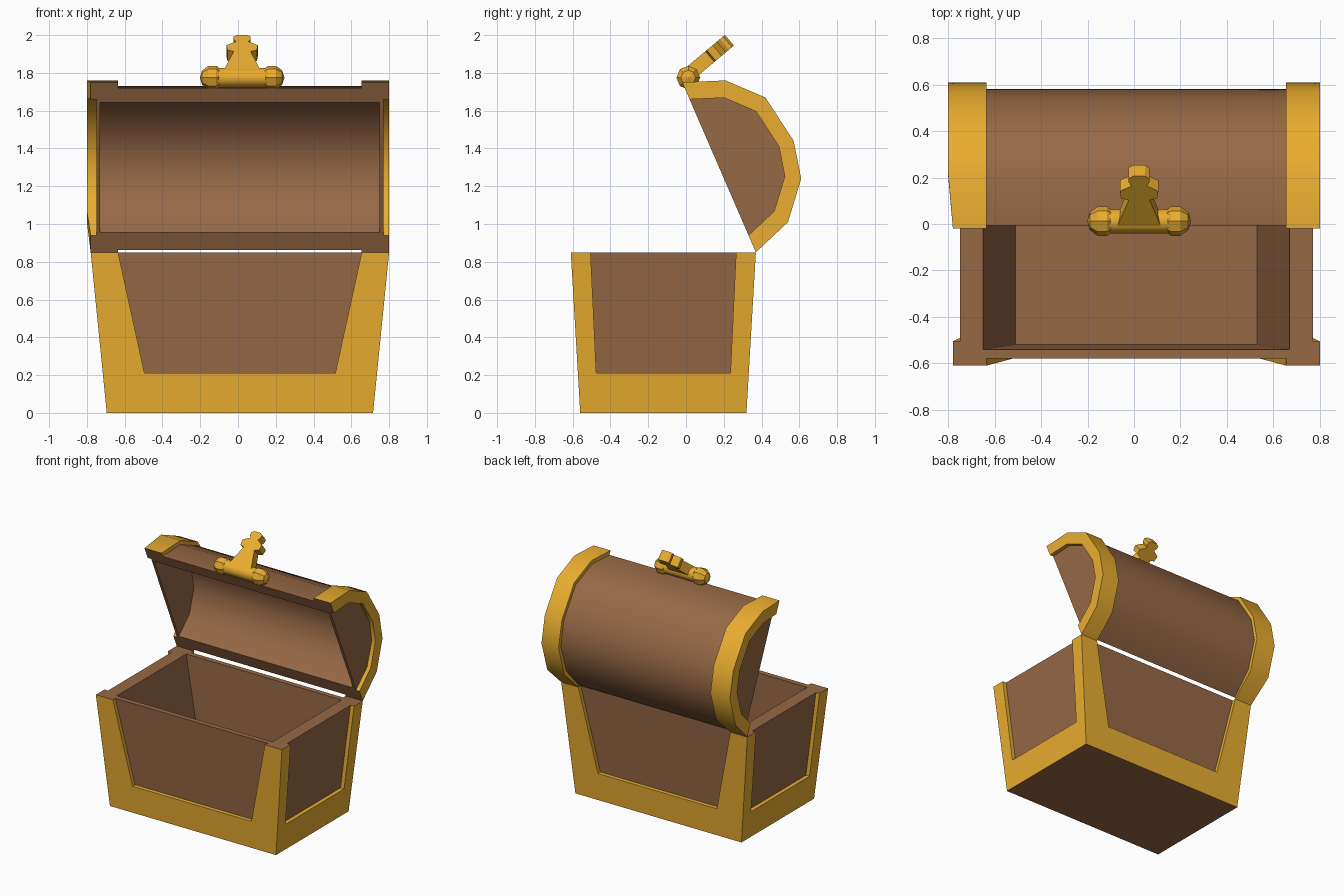
import bpy, bmesh, math
from mathutils import Vector, Matrix

if "Cube" in bpy.data.objects:
    bpy.data.objects.remove(bpy.data.objects["Cube"])


def material(name, color):
    m = bpy.data.materials.new(name)
    m.diffuse_color = (*color, 1)
    m.use_nodes = True
    m.node_tree.nodes["Principled BSDF"].inputs["Base Color"].default_value = m.diffuse_color
    return m


GOLD = material("gold", (0.82, 0.42, 0.03))
WOOD = material("wood", (0.31, 0.14, 0.06))
CX = 0.01  # centre line of the chest


def finish(name, bm, smooth=None):
    bmesh.ops.remove_doubles(bm, verts=bm.verts, dist=1e-5)
    bmesh.ops.recalc_face_normals(bm, faces=bm.faces)
    me = bpy.data.meshes.new(name)
    bm.to_mesh(me)
    bm.free()
    me.materials.append(GOLD)
    me.materials.append(WOOD)
    ob = bpy.data.objects.new(name, me)
    bpy.context.collection.objects.link(ob)
    if smooth:
        bpy.ops.object.select_all(action='DESELECT')
        ob.select_set(True)
        bpy.context.view_layer.objects.active = ob
        bpy.ops.object.shade_smooth_by_angle(angle=math.radians(smooth))
    return ob


def face(bm, pts, mat=0):
    f = bm.faces.new([bm.verts.new(p) for p in pts])
    f.material_index = mat


# Chest body: tapered hollow box, each side a gold frame round a sunken panel
CY, H, PZ, SINK, FLOOR = -0.12, 0.85, 0.21, 0.03, 0.1
bm = bmesh.new()


def rect(hx, hy, z):
    return [Vector((CX + sx * hx, CY + sy * hy, z))
            for sx, sy in ((-1, -1), (1, -1), (1, 1), (-1, 1))]


bot, top = rect(0.705, 0.44, 0), rect(0.79, 0.49, H)
mouth, floor = rect(0.66, 0.42, H), rect(0.52, 0.40, FLOOR)
normals = [Vector(n) for n in ((0, -1, 0), (1, 0, 0), (0, 1, 0), (-1, 0, 0))]
corners = []
for i in range(4):
    j = (i + 1) % 4
    half_bot, half_top = ((0.505, 0.645), (0.355, 0.385))[i % 2]
    along = (top[j] - top[i]).normalized()
    mb = (bot[i] + bot[j]).lerp(top[i] + top[j], PZ / H) / 2
    mt = (top[i] + top[j]) / 2
    p0, p1 = mb - along * half_bot, mb + along * half_bot
    q0, q1 = mt - along * half_top, mt + along * half_top
    P0, P1, Q0, Q1 = [v - normals[i] * SINK for v in (p0, p1, q0, q1)]
    face(bm, (bot[i], p0, q0, top[i]))
    face(bm, (bot[i], bot[j], p1, p0))
    face(bm, (bot[j], top[j], q1, p1))
    for a, b, c, d in ((p0, q0, Q0, P0), (p0, p1, P1, P0), (p1, q1, Q1, P1)):
        face(bm, (a, b, c, d))
    face(bm, (P0, P1, Q1, Q0), 1)
    face(bm, (Q0, Q1, mouth[j], mouth[i]), 1)
    face(bm, (mouth[i], mouth[j], floor[j], floor[i]), 1)
    corners.append((q0, Q0, q1, Q1))
for i in range(4):
    q0, Q0, _, _ = corners[i]
    _, _, q1, Q1 = corners[i - 1]
    face(bm, (top[i], q0, Q0, mouth[i], Q1, q1), 1)
face(bm, floor, 1)
face(bm, bot, 1)
finish("chest_body", bm)

# Lid arch in the YZ plane, scaled about the middle of its open side
ARCH = [(-0.02, 1.75), (0.21, 1.76), (0.42, 1.67), (0.57, 1.44),
        (0.61, 1.24), (0.54, 1.01), (0.37, 0.85)]
MID = (0.175, 1.30)
N = len(ARCH)


def rail(scale, x, bulge=0.0, last=None):
    out = []
    for i, (y, z) in enumerate(ARCH):
        s = last if last and i == N - 1 else scale
        bx = bulge if 0 < i < N - 1 else 0
        out.append(Vector((CX + x + bx, MID[0] + (y - MID[0]) * s, MID[1] + (z - MID[1]) * s)))
    return out


def strip(bm, a, b, mat):
    for i in range(N - 1):
        face(bm, (a[i], a[i + 1], b[i + 1], b[i]), mat)


# Wooden lid shell with hollow inside
bm = bmesh.new()
outer = [rail(0.935, s * 0.76, last=0.97) for s in (-1, 1)]
inner = [rail(0.765, s * 0.74) for s in (-1, 1)]
for pair in (outer, inner):
    strip(bm, *pair, 1)
    for r in pair:
        face(bm, r, 1)
ring_o = (outer[0][0], outer[1][0], outer[1][-1], outer[0][-1])
ring_i = (inner[0][0], inner[1][0], inner[1][-1], inner[0][-1])
for i in range(4):
    j = (i + 1) % 4
    face(bm, (ring_o[i], ring_o[j], ring_i[j], ring_i[i]), 1)
finish("lid_shell", bm, 40)

# Gold end bands wrapping over the lid and its end panels
for s, bulge, name in ((-1, -0.02, "left_lid_band"), (1, 0.0, "right_lid_band")):
    bm = bmesh.new()
    rails = [rail(0.935, s * 0.645, last=0.97), rail(1, s * 0.645), rail(1, s * 0.79, bulge),
             rail(0.8, s * 0.79, bulge), rail(0.8, s * 0.76), rail(0.935, s * 0.76, last=0.97)]
    for a, b in zip(rails, rails[1:] + rails[:1]):
        strip(bm, a, b, 0)
    for end in (0, -1):
        face(bm, [r[end] for r in rails], 1)
    finish(name, bm, 40)

# Clasp: hinge bar, faceted knobs and an angled tongue
HX, HINGE = 0.022, Vector((0.022, 0.012, 1.775))
turn = Matrix.Rotation(math.pi / 2, 4, 'Y')
bm = bmesh.new()
bmesh.ops.create_cone(bm, cap_ends=True, segments=12, radius1=0.052, radius2=0.052,
                      depth=0.30, matrix=Matrix.Translation(HINGE) @ turn)
finish("clasp_bar", bm, 40)
for s, name in ((-1, "left_clasp_knob"), (1, "right_clasp_knob")):
    bm = bmesh.new()
    at = Matrix.Translation(HINGE + Vector((s * 0.158, 0, 0)))
    bmesh.ops.create_uvsphere(bm, u_segments=8, v_segments=5, radius=0.066, matrix=at @ turn)
    finish(name, bm)

half = [(0.10, 0), (0.045, 0.165), (0.078, 0.175), (0.083, 0.215), (0.05, 0.235),
        (0.032, 0.245), (0.045, 0.265), (0.045, 0.287), (0.025, 0.30)]
outline = half + [(-w, s) for w, s in reversed(half)]
tilt = Matrix.Translation((HX, 0.0, 1.78)) @ Matrix.Rotation(math.radians(40), 4, 'X')
bm = bmesh.new()
lo, hi = [[tilt @ Vector((w, s, t)) for w, s in outline] for t in (-0.037, 0.037)]
face(bm, lo)
face(bm, hi)
for i in range(len(lo)):
    j = (i + 1) % len(lo)
    face(bm, (lo[i], lo[j], hi[j], hi[i]))
finish("clasp_tongue", bm)
